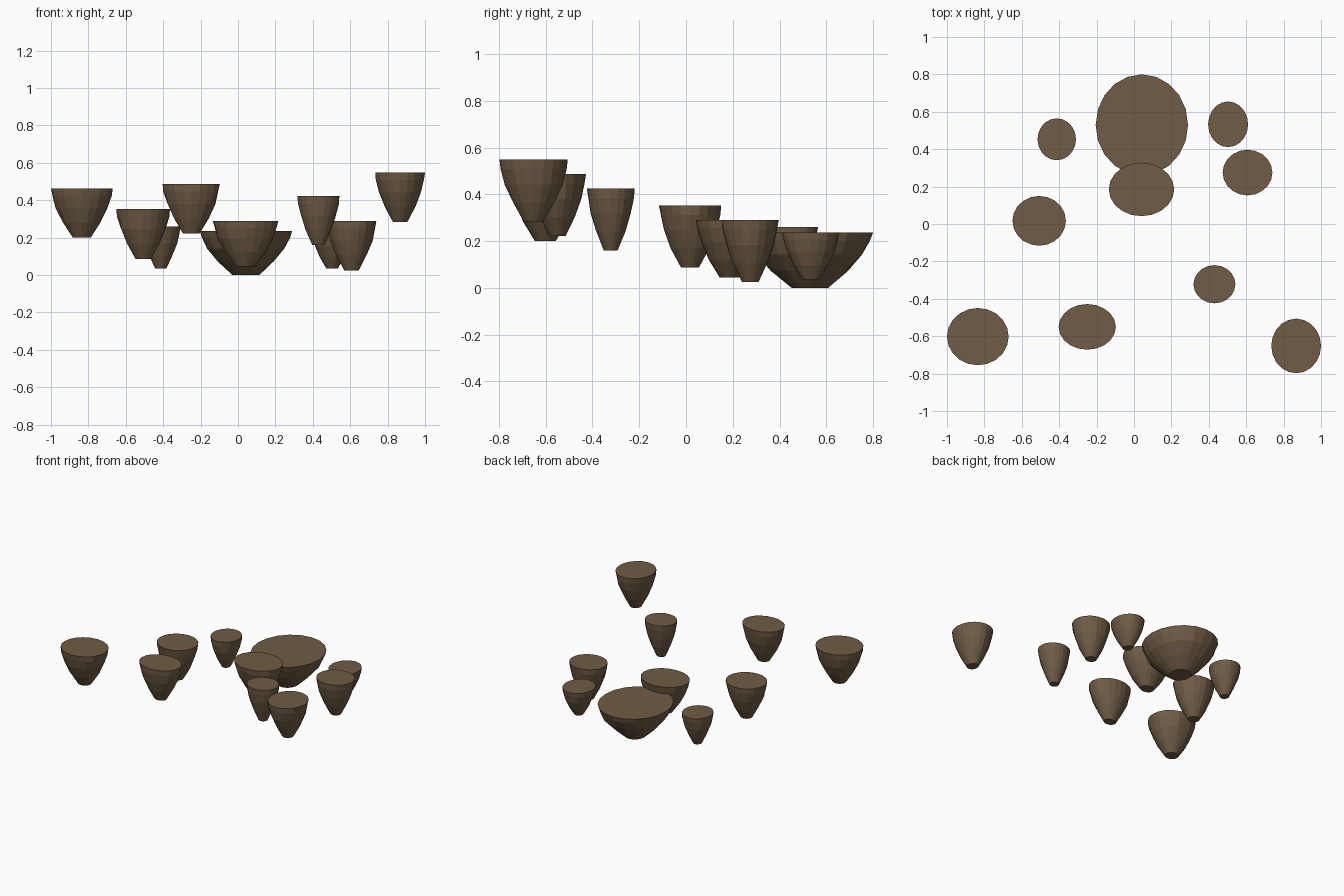
import bpy, bmesh, math, random

if "Cube" in bpy.data.objects:
    bpy.data.objects.remove(bpy.data.objects["Cube"])

random.seed(4)
SIDES = 20
# (height fraction, radius fraction) from tip to rim
PROFILE = [(0, .29), (.31, .61), (.6, .84), (.85, .96), (1, 1)]

earth = bpy.data.materials.new("earth brown")
earth.diffuse_color = (0.16, 0.107, 0.06, 1)
earth.use_nodes = True
earth.node_tree.nodes["Principled BSDF"].inputs["Base Color"].default_value = earth.diffuse_color


def island(name, x, y, rx, ry, z0, z1):
    """Elliptical tapered chunk of earth with flat top and flat tip."""
    bm = bmesh.new()
    rings = []
    for t, r in PROFILE:
        ring = []
        for i in range(SIDES):
            a = 2 * math.pi * i / SIDES
            # slight roughness on the flanks only
            k = r * (random.uniform(.975, 1.025) if 0 < t < 1 else 1)
            ring.append(bm.verts.new((x + rx * k * math.cos(a),
                                      y + ry * k * math.sin(a),
                                      z0 + (z1 - z0) * t)))
        rings.append(ring)
    for lo, hi in zip(rings, rings[1:]):
        for i in range(SIDES):
            j = (i + 1) % SIDES
            bm.faces.new((lo[i], lo[j], hi[j], hi[i]))
    bm.faces.new(rings[0][::-1])
    bm.faces.new(rings[-1])
    me = bpy.data.meshes.new(name)
    bm.to_mesh(me)
    bm.free()
    me.materials.append(earth)
    ob = bpy.data.objects.new(name, me)
    bpy.context.collection.objects.link(ob)


# name, centre x, y, radius x, y, bottom, top
ISLANDS = [
    ("main_island", .042, .53, .247, .27, 0, .236),
    ("front_step_island", .04, .185, .175, .143, .045, .29),
    ("back_left_island", -.413, .453, .103, .112, .035, .26),
    ("back_right_island", .503, .533, .107, .122, .035, .236),
    ("right_island", .607, .275, .133, .122, .025, .29),
    ("left_island", -.507, .017, .143, .133, .087, .352),
    ("middle_right_island", .43, -.322, .112, .102, .16, .424),
    ("front_left_island", -.835, -.602, .165, .153, .2, .464),
    ("front_middle_island", -.25, -.55, .153, .122, .222, .486),
    ("front_right_island", .867, -.652, .133, .146, .284, .548),
]
for spec in ISLANDS:
    island(*spec)
